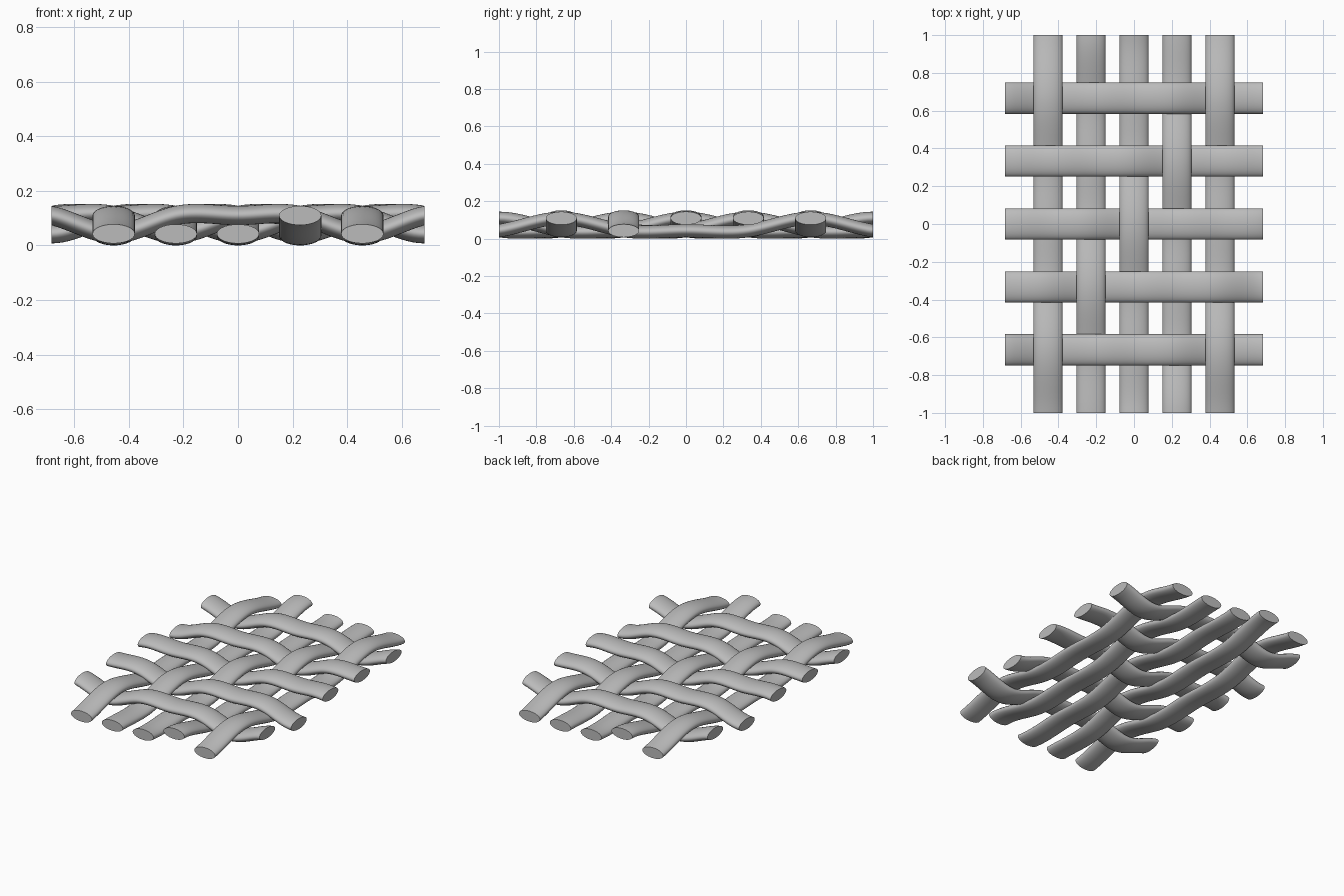
import bpy, bmesh, math
from mathutils import Vector

if "Cube" in bpy.data.objects:
    bpy.data.objects.remove(bpy.data.objects["Cube"], do_unlink=True)

grey = bpy.data.materials.new("plain grey")
grey.use_nodes = True
grey.diffuse_color = (0.5, 0.5, 0.5, 1)
grey.node_tree.nodes["Principled BSDF"].inputs["Base Color"].default_value = (0.5, 0.5, 0.5, 1)

HALF_THICK = 0.035
RISE = 0.067            # height between under and over
LOW = HALF_THICK + 0.0075
STEP_X, STEP_Y = 0.2275, 0.3333
SIDES, CUTS = 28, 12


def lift(k, sign):
    """Lone crossing every fourth step; sign +1 lifts it, -1 dips it."""
    def value(n):
        return 1.0 if n % 4 == 0 else 0.0

    def slope(n):
        return {1: -0.75, 3: 0.75}.get(n % 4, 0.0)

    n = math.floor(k)
    t = k - n
    s = ((2*t**3 - 3*t**2 + 1) * value(n) + (t**3 - 2*t**2 + t) * slope(n)
         + (3*t**2 - 2*t**3) * value(n + 1) + (t**3 - t**2) * slope(n + 1))
    return LOW + RISE * (s if sign > 0 else 1 - s)


def strand(name, index, along, across, step, half_width, sign):
    """Sweep an oval section along a wavy path, with upright cut ends."""
    bm = bmesh.new()
    rings = []
    total = 6 * CUTS
    for c in range(total + 1):
        k = -3 + c / CUTS
        z = lift(k - index, sign)
        dz = (lift(k - index + 0.01, sign) - lift(k - index - 0.01, sign)) / (0.02 * step)
        if c in (0, total):
            dz = 0
        normal = (Vector((0, 0, 1)) - along * dz).normalized()
        centre = along * (k * step) + across + Vector((0, 0, z))
        side = across_dir(along) * half_width
        ring = []
        for s in range(SIDES):
            a = math.tau * s / SIDES
            ring.append(bm.verts.new(centre + side * math.cos(a) + normal * HALF_THICK * math.sin(a)))
        rings.append(ring)
    for a, b in zip(rings, rings[1:]):
        for s in range(SIDES):
            t = (s + 1) % SIDES
            bm.faces.new((a[s], a[t], b[t], b[s]))
    bm.faces.new(rings[0])
    bm.faces.new(rings[-1])
    bmesh.ops.recalc_face_normals(bm, faces=bm.faces)
    mesh = bpy.data.meshes.new(name)
    bm.to_mesh(mesh)
    bm.free()
    mesh.materials.append(grey)
    ob = bpy.data.objects.new(name, mesh)
    bpy.context.collection.objects.link(ob)
    bpy.ops.object.select_all(action='DESELECT')
    ob.select_set(True)
    bpy.context.view_layer.objects.active = ob
    bpy.ops.object.shade_smooth_by_angle(angle=math.radians(40))


def across_dir(along):
    return Vector((along.y, along.x, 0))


X, Y = Vector((1, 0, 0)), Vector((0, 1, 0))
for i in range(-2, 3):
    # lengthwise strands pass over once in every four crossings
    strand(f"lengthwise_strand_{i + 3}", i, Y, X * (i * STEP_X), STEP_Y, 0.0775, 1)
    # crosswise strands pass under once in every four crossings
    strand(f"crosswise_strand_{i + 3}", i, X, Y * (i * STEP_Y), STEP_X, 0.083, -1)
